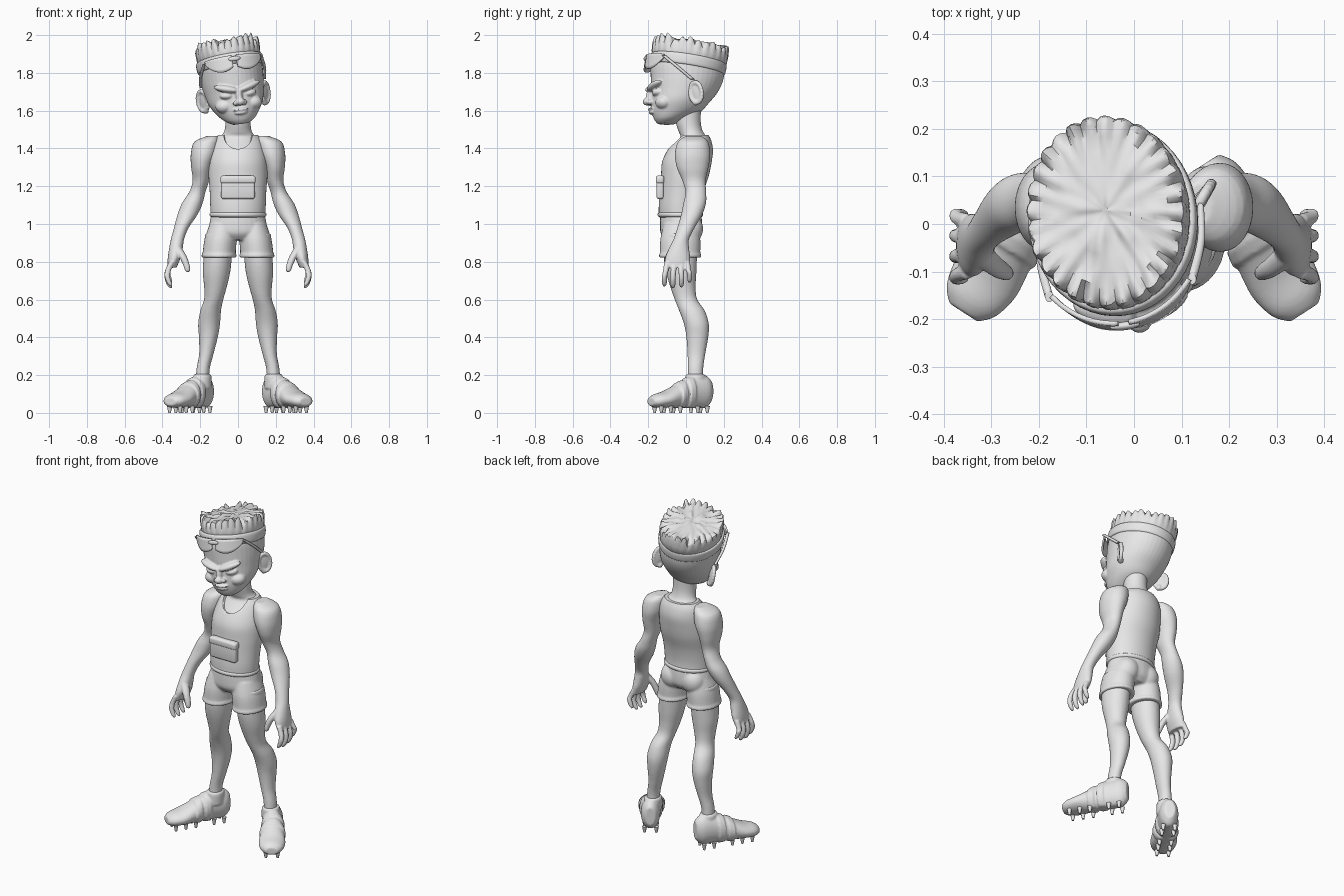
import bpy, bmesh, math, random
from mathutils import Vector, Matrix, Euler, noise

if "Cube" in bpy.data.objects:
    bpy.data.objects.remove(bpy.data.objects["Cube"], do_unlink=True)
bpy.ops.object.select_all(action='DESELECT')
random.seed(4)

grey = bpy.data.materials.new("clay_grey")
grey.use_nodes = True
grey.diffuse_color = (0.8, 0.8, 0.8, 1)
grey.node_tree.nodes["Principled BSDF"].inputs["Base Color"].default_value = grey.diffuse_color


def smooth_path(sections, steps=4):
    """Catmull-Rom interpolation of section vectors."""
    pts = [Vector(s) for s in sections]
    last = len(pts) - 1
    result = []
    for i in range(last):
        a, b, c, d = pts[max(i - 1, 0)], pts[i], pts[i + 1], pts[min(i + 2, last)]
        for step in range(steps):
            t = step / steps
            result.append(b + (c - a) * (t / 2) + (a * 2 - b * 5 + c * 4 - d) * (t * t / 2)
                          + (b * 3 - c * 3 + d - a) * (t ** 3 / 2))
    return result + [pts[last]]


def skin_rings(bm, rings):
    """Bridge equal rings of vertices and cap both ends."""
    for low, high in zip(rings, rings[1:]):
        for i in range(len(low)):
            j = (i + 1) % len(low)
            bm.faces.new((low[i], low[j], high[j], high[i]))
    bm.faces.new(rings[0][::-1])
    bm.faces.new(rings[-1])


def loft(bm, sections, frame=Matrix(), sides=28):
    """Ellipses given as (x, y, z, radius_x, radius_y), stacked along z."""
    rings = []
    for x, y, z, rx, ry in smooth_path(sections):
        ring = []
        for i in range(sides):
            a = math.tau * i / sides
            ring.append(bm.verts.new(frame @ Vector((x + rx * math.cos(a), y + ry * math.sin(a), z))))
        rings.append(ring)
    skin_rings(bm, rings)


def blob(bm, centre, radii, turn=(0, 0, 0)):
    shape = Matrix.LocRotScale(Vector(centre), Euler(turn), Vector(radii))
    bmesh.ops.create_uvsphere(bm, u_segments=24, v_segments=16, radius=1, matrix=shape)


def blob_pair(bm, centre, radii, turn=(0, 0, 0)):
    for side in (1, -1):
        blob(bm, (side * centre[0], centre[1], centre[2]), radii,
             (turn[0], side * turn[1], side * turn[2]))


def finish(name, bm, frame=None, mirror=False, voxel=0, thickness=0):
    bmesh.ops.recalc_face_normals(bm, faces=bm.faces[:])
    mesh = bpy.data.meshes.new(name)
    bm.to_mesh(mesh)
    bm.free()
    mesh.materials.append(grey)
    obj = bpy.data.objects.new(name, mesh)
    bpy.context.collection.objects.link(obj)
    if frame:
        obj.matrix_world = frame
    bpy.context.view_layer.objects.active = obj
    obj.select_set(True)
    bpy.ops.object.shade_smooth_by_angle(angle=math.radians(45))
    obj.select_set(False)
    if thickness:
        obj.modifiers.new("thickness", 'SOLIDIFY').thickness = thickness
    if voxel:
        fuse = obj.modifiers.new("fuse", 'REMESH')
        fuse.mode = 'VOXEL'
        fuse.voxel_size = voxel
        fuse.use_smooth_shade = True
        soften = obj.modifiers.new("soften", 'SMOOTH')
        soften.iterations = 3
    if mirror:
        obj.modifiers.new("mirror", 'MIRROR')
    return obj


# Torso and neck
torso = [(0, -.03, 1.04, .135, .105), (0, -.03, 1.1, .138, .105), (0, -.02, 1.18, .141, .108),
         (0, -.005, 1.26, .147, .118), (0, .005, 1.33, .145, .122), (0, .022, 1.39, .135, .112),
         (0, .035, 1.43, .12, .09), (0, .04, 1.462, .095, .07)]
bm = bmesh.new()
loft(bm, torso + [(0, .025, 1.49, .073, .064), (0, .012, 1.54, .066, .066), (0, .01, 1.63, .066, .07)], sides=40)
finish("torso_and_neck", bm)

# Tank top, cut open at the neck and the arms
bm = bmesh.new()
loft(bm, [(x, y, z + .01 * (z > 1.4), rx + .009, ry + .009) for x, y, z, rx, ry in torso], sides=48)
tank_top = finish("tank_top", bm)
bm = bmesh.new()
blob(bm, (0, -.05, 1.505), (.083, .125, .115))
blob_pair(bm, (.187, .03, 1.37), (.072, .085, .115))
cutter = finish("tank_top_cutter", bm)
cutter.hide_render = True
cutter.hide_viewport = True
cutter.display_type = 'WIRE'
cut = tank_top.modifiers.new("openings", 'BOOLEAN')
cut.operation = 'DIFFERENCE'
cut.object = cutter

# Rolled hem of the tank top
bm = bmesh.new()
loft(bm, [(0, -.03, 1.035, .137, .108), (0, -.03, 1.043, .149, .119),
          (0, -.03, 1.057, .149, .119), (0, -.03, 1.065, .137, .108)], sides=48)
finish("tank_top_hem", bm)

# Chest pouch with its flap
for name, centre, size in (("chest_pouch", (0, -.137, 1.195), (.178, .038, .125)),
                           ("pouch_flap", (0, -.138, 1.235), (.186, .044, .042))):
    bm = bmesh.new()
    bmesh.ops.create_cube(bm, size=1, matrix=Matrix.LocRotScale(Vector(centre), None, Vector(size)))
    bmesh.ops.bevel(bm, geom=bm.edges[:], offset=.012, segments=3, affect='EDGES', profile=.5)
    finish(name, bm)

# Shorts
bm = bmesh.new()
loft(bm, [(0, -.028, 1.065, .138, .107), (0, -.026, 1.0, .152, .112),
          (0, -.026, .95, .158, .108), (0, -.026, .915, .11, .08)])
for side in (1, -1):
    loft(bm, [(side * .08, -.028, 1.0, .07, .09), (side * .092, -.03, .92, .085, .106),
              (side * .1, -.031, .845, .088, .107), (side * .1, -.031, .838, .093, .112),
              (side * .1, -.031, .822, .093, .112)])
blob_pair(bm, (.07, .025, .975), (.07, .066, .075))
finish("shorts", bm, voxel=.007)

# Legs
bm = bmesh.new()
loft(bm, [(.1, -.03, .95, .075, .09), (.108, -.03, .82, .075, .088), (.114, -.025, .74, .072, .08),
          (.12, -.015, .66, .059, .066), (.129, .0, .6, .051, .06), (.145, .032, .54, .055, .068),
          (.153, .055, .47, .058, .066), (.157, .06, .4, .05, .058), (.168, .055, .31, .038, .047),
          (.185, .05, .23, .035, .041), (.19, .05, .13, .037, .042)])
blob(bm, (.128, -.04, .63), (.034, .026, .042))
finish("leg", bm, mirror=True, voxel=.007)

# Shoes: lofted from heel to toe in a turned frame, with a flat sole
shoe = (Matrix.Translation((.16, .12, 0)) @ Matrix.Rotation(math.radians(33), 4, 'Z')
        @ Matrix.Rotation(math.radians(90), 4, 'X'))
bm = bmesh.new()
loft(bm, [(0, .115, -.012, .03, .055), (0, .112, .025, .052, .087), (0, .108, .1, .056, .085),
          (0, .1, .16, .06, .074), (0, .085, .22, .069, .058), (0, .071, .28, .075, .044),
          (0, .064, .335, .062, .036), (0, .06, .365, .036, .022)], shoe)
loft(bm, [(0, .106, .115, .065, .089), (0, .101, .15, .067, .085)], shoe)
loft(bm, [(0, .096, .17, .069, .078), (0, .088, .205, .075, .07)], shoe)
loft(bm, [(.19, .05, .13, .05, .055), (.189, .05, .19, .049, .054), (.188, .05, .205, .042, .047)])
for v in bm.verts:
    v.co.z = max(v.co.z, .026)
finish("shoe", bm, mirror=True, voxel=.006)

# Studs under the shoes
bm = bmesh.new()
for along in (.03, .09, .2, .26, .32):
    for side in (1, -1):
        place = shoe @ Matrix.Translation((side * .033, .018, along)) @ Matrix.Rotation(math.radians(90), 4, 'X')
        bmesh.ops.create_cone(bm, cap_ends=True, segments=8, radius1=.014, radius2=.007, depth=.036, matrix=place)
finish("shoe_studs", bm, mirror=True)

# Arms with hands
bm = bmesh.new()
loft(bm, [(.135, .04, 1.465, .03, .045), (.165, .037, 1.435, .066, .08), (.18, .035, 1.37, .07, .094),
          (.192, .035, 1.3, .056, .084), (.196, .042, 1.23, .044, .062), (.215, .052, 1.17, .043, .055),
          (.242, .046, 1.11, .055, .06), (.267, .03, 1.05, .053, .056), (.3, .0, .98, .039, .046),
          (.32, -.025, .92, .035, .041), (.328, -.036, .875, .036, .052), (.338, -.044, .82, .034, .066),
          (.35, -.045, .77, .025, .062)])
for y, drop in ((-.1, .01), (-.064, 0), (-.028, .005), (.006, .03)):
    spread = (y + .045) * .25
    loft(bm, [(.35, y, .8, .016, .016), (.37, y + spread / 2, .755, .016, .015),
              (.374, y + spread, .71 + drop, .015, .014), (.362, y + spread, .675 + drop, .013, .013),
              (.353, y + spread, .66 + drop, .007, .007)], sides=12)
loft(bm, [(.325, -.06, .88, .024, .026), (.293, -.088, .83, .021, .022), (.274, -.1, .785, .018, .018),
          (.267, -.104, .755, .014, .014), (.267, -.104, .745, .006, .006)], sides=14)
finish("arm_and_hand", bm, mirror=True, voxel=.005)

# Everything on the head shares one tilted frame
head = (Matrix.Translation((0, 0, 1.55)) @ Matrix.Rotation(math.radians(-8), 4, 'Y')
        @ Matrix.Rotation(math.radians(7), 4, 'Z'))

# Head and face
bm = bmesh.new()
loft(bm, [(0, -.105, -.022, .04, .045), (0, -.09, .0, .078, .078), (0, -.055, .04, .113, .127),
          (0, -.033, .09, .142, .152), (0, -.008, .15, .157, .176), (0, .006, .22, .167, .193),
          (0, .01, .3, .168, .194), (0, .02, .365, .15, .165), (0, .02, .385, .11, .12)], sides=40)
blob_pair(bm, (.062, -.176, .172), (.068, .03, .019), (0, -.27, .36))      # brows
blob_pair(bm, (.063, -.16, .135), (.036, .027, .019), (0, -.1, .3))        # eyelids
blob_pair(bm, (.075, -.128, .082), (.05, .045, .038))                      # cheeks
blob(bm, (0, -.188, .13), (.018, .024, .048), (-.2, 0, 0))                 # nose bridge
blob(bm, (0, -.208, .095), (.025, .023, .02))                              # nose tip
blob_pair(bm, (.022, -.196, .09), (.016, .018, .014))                      # nostrils
blob(bm, (0, -.184, .054), (.042, .018, .009))                             # upper lip
blob(bm, (0, -.181, .037), (.034, .018, .01))                              # lower lip
blob(bm, (0, -.133, .002), (.042, .03, .026))                              # chin
finish("head", bm, head, voxel=.005)

# Ears: a cupped dish with a rolled rim and a lobe
bm = bmesh.new()
ear = Matrix.Translation((.165, .035, .125)) @ Euler((.1, .1, -.65)).to_matrix().to_4x4()
rim = []
for i in range(20):
    a = math.tau * i / 20
    blob(bm, ear @ Vector((.004, .036 * math.cos(a), .054 * math.sin(a))), (.012, .012, .012))
blob(bm, ear.translation, (.011, .036, .055), ear.to_euler())
blob(bm, ear @ Vector((0, -.012, -.05)), (.014, .018, .018))
finish("ear", bm, head, mirror=True, voxel=.005)

# Headband
bm = bmesh.new()
band = Matrix.Translation((0, .01, .3)) @ Matrix.Rotation(-.15, 4, 'X')
loft(bm, [(0, 0, -.03, .165, .19), (0, 0, -.022, .176, .203), (0, 0, .022, .178, .205),
          (0, 0, .03, .165, .19)], band, sides=48)
finish("headband", bm, head)

# Flat-topped hair made of upright clumps
bm = bmesh.new()
clumps, per_clump = 28, 4
heights = [random.uniform(-.006, .028) for _ in range(clumps)]
layers = [(.93, .3, 0), (1.0, .312, 0), (1.03, .35, .4), (1.035, .385, .8), (1.01, .402, 1), (.93, .404, .7),
          (.8, .408, .2), (.64, .411, 0), (.48, .413, 0), (.32, .414, 0), (.16, .414, 0), (.04, .414, 0)]
rings = []
for scale, z, jag in layers:
    ring = []
    for i in range(clumps * per_clump):
        a = math.tau * i / (clumps * per_clump)
        notch = abs(2 * (i % per_clump) / per_clump - 1)
        r = scale * (1 - .045 * jag * notch ** 2)
        x, y = .166 * r * math.cos(a), .197 * r * math.sin(a)
        lift = jag * (heights[i // per_clump] - .02 * notch ** 2)
        if z > .4:
            lift += .016 * noise.noise(Vector((x, y, 0)) * 32)
        ring.append(bm.verts.new((x, y + .015 + (z - .3) * .12, z + lift - .12 * y)))
    rings.append(ring)
skin_rings(bm, rings)
finish("hair", bm, head)

# Sunglasses pushed up on the forehead
bm = bmesh.new()
columns, rows = 14, 5
grid = []
for c in range(columns + 1):
    t = c / columns
    u = .06 + .82 * t
    top, bottom = .345 - .015 * t * t, .262 + .05 * ((t - .4) / .6) ** 2
    line = []
    for r in range(rows + 1):
        z = bottom + (top - bottom) * r / rows
        reach = .214 + (.345 - z) * .15
        line.append(bm.verts.new((.196 * math.sin(u), -reach * math.cos(u), z)))
    grid.append(line)
for left, right in zip(grid, grid[1:]):
    for r in range(rows):
        bm.faces.new((left[r], right[r], right[r + 1], left[r + 1]))
finish("sunglasses_lens", bm, head, mirror=True, thickness=.01)
bm = bmesh.new()
blob(bm, (0, -.216, .325), (.032, .009, .013))
finish("sunglasses_bridge", bm, head)
bm = bmesh.new()
loft(bm, [(.153, -.135, .32, .009, .012), (.172, -.06, .255, .008, .012), (.172, .012, .195, .007, .012)], sides=12)
finish("sunglasses_temple", bm, head, mirror=True)
